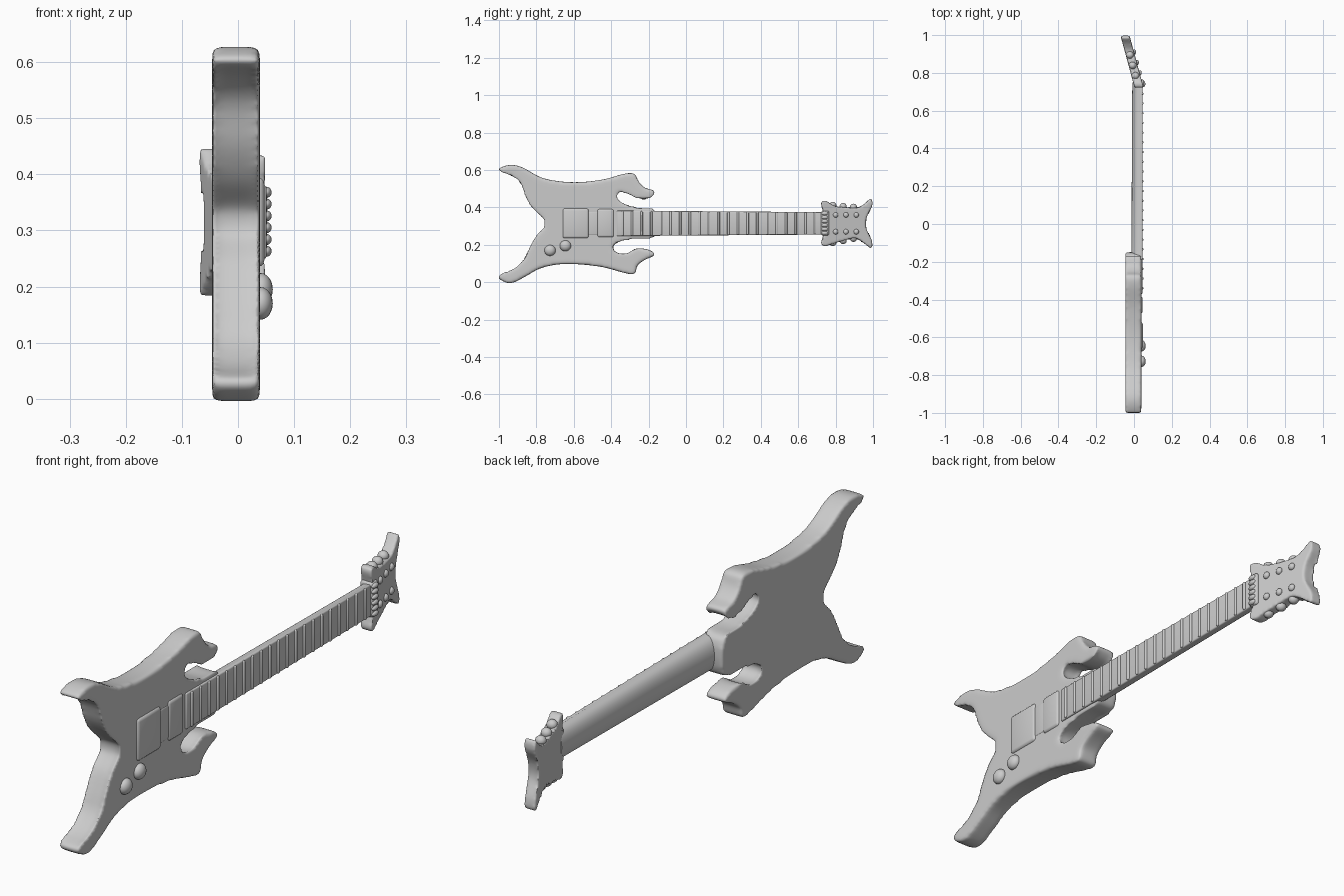
import bpy, bmesh, math
from mathutils import Vector, Matrix

if "Cube" in bpy.data.objects:
    bpy.data.objects.remove(bpy.data.objects["Cube"])

grey = bpy.data.materials.new("light_grey")
grey.diffuse_color = (0.6, 0.6, 0.6, 1)
grey.use_nodes = True
grey.node_tree.nodes["Principled BSDF"].inputs["Base Color"].default_value = grey.diffuse_color


def finish(bm, name):
    bmesh.ops.recalc_face_normals(bm, faces=bm.faces)
    me = bpy.data.meshes.new(name)
    bm.to_mesh(me)
    bm.free()
    me.materials.append(grey)
    ob = bpy.data.objects.new(name, me)
    bpy.context.collection.objects.link(ob)
    me.polygons.foreach_set("use_smooth", [True] * len(me.polygons))
    return ob


def smooth_loop(pts, n=4):
    """Closed Catmull-Rom curve through the points."""
    out, c = [], len(pts)
    for i in range(c):
        a, b, d, e = (Vector(pts[(i + k) % c]) for k in (-1, 0, 1, 2))
        for s in range(n):
            t = s / n
            out.append(0.5 * (2 * b + (d - a) * t + (2 * a - 5 * b + 4 * d - e) * t * t
                              + (3 * b - a - 3 * d + e) * t ** 3))
    return out


def slab(name, outline, x0, x1, voxel, rounds, slope=0, y_ref=0):
    """Outline in (y, z), thick along x, with softly rounded edges."""
    bm = bmesh.new()
    rings = [[bm.verts.new((x + slope * (p.x - y_ref), p.x, p.y)) for p in outline] for x in (x0, x1)]
    n = len(outline)
    for ring in rings:
        bm.faces.new(ring)
    for i in range(n):
        j = (i + 1) % n
        bm.faces.new((rings[0][i], rings[0][j], rings[1][j], rings[1][i]))
    bmesh.ops.triangulate(bm, faces=bm.faces)
    ob = finish(bm, name)
    m = ob.modifiers.new("Remesh", 'REMESH')
    m.mode, m.voxel_size, m.use_smooth_shade = 'VOXEL', voxel, True
    m = ob.modifiers.new("Smooth", 'SMOOTH')
    m.factor, m.iterations = 0.5, rounds
    return ob


def block(name, x, y, z, bevel):
    """Rounded box from (min, max) ranges."""
    bm = bmesh.new()
    bmesh.ops.create_cube(bm, size=1)
    for v in bm.verts:
        v.co = [sum(r) / 2 + c * (r[1] - r[0]) for r, c in zip((x, y, z), v.co)]
    ob = finish(bm, name)
    m = ob.modifiers.new("Bevel", 'BEVEL')
    m.width, m.segments = bevel, 3
    return ob


def dome(name, centre, radii):
    bm = bmesh.new()
    mat = Matrix.Translation(centre) @ Matrix.Diagonal((*radii, 1))
    bmesh.ops.create_uvsphere(bm, u_segments=20, v_segments=12, radius=1, matrix=mat)
    return finish(bm, name)


# Body with four horns and two hooked cutaways
body = [(-1.005, .602), (-.94, .628), (-.87, .612), (-.78, .562), (-.68, .54), (-.57, .535), (-.44, .55),
        (-.33, .58), (-.275, .58), (-.255, .54), (-.22, .505), (-.165, .487), (-.2, .452), (-.26, .453),
        (-.31, .478), (-.36, .485), (-.375, .452), (-.33, .415), (-.25, .392), (-.16, .378),
        (-.16, .25), (-.25, .24), (-.355, .222), (-.395, .19), (-.375, .157), (-.32, .149), (-.26, .179),
        (-.2, .174), (-.165, .147), (-.22, .12), (-.26, .09), (-.275, .045), (-.33, .05), (-.44, .08),
        (-.57, .096), (-.68, .096), (-.78, .074), (-.86, .03), (-.93, -.004), (-.975, .004), (-1.005, .033),
        (-.93, .062), (-.87, .11), (-.837, .174), (-.80, .243), (-.757, .288), (-.75, .315),
        (-.757, .342), (-.81, .39), (-.85, .45), (-.88, .53), (-.93, .573)]
slab("body", smooth_loop(body), -.046, .039, .009, 10)

# Neck: half-round back, flat front, deepening into the heel
bm = bmesh.new()
rings = []
for y, back, half in ((-.42, -.04, .066), (-.26, -.038, .067), (-.21, -.026, .067), (-.16, -.014, .066),
                      (.2, -.012, .063), (.68, -.01, .059), (.75, -.008, .06)):
    ring = [bm.verts.new((.036 + (back - .036) * math.sin(a) ** .75, y, .315 + half * math.cos(a)))
            for a in [math.pi * min(max(k / 16, 1e-6), 1 - 1e-6) for k in range(17)]]
    rings.append(ring)
for a, b in zip(rings, rings[1:]):
    for i in range(17):
        j = (i + 1) % 17
        bm.faces.new((a[i], a[j], b[j], b[i]))
bm.faces.new(rings[0])
bm.faces.new(rings[-1])
neck = finish(bm, "neck")
neck.data.set_sharp_from_angle(angle=math.radians(40))

# Fretboard, gently tapered, with frets
bm = bmesh.new()
bmesh.ops.create_cube(bm, size=1)
for v in bm.verts:
    half = .068 if v.co.y < 0 else .06
    v.co = (.038 + v.co.x * .014, .18 + v.co.y * 1.1, .315 + v.co.z * 2 * half)
board = finish(bm, "fretboard")
m = board.modifiers.new("Bevel", 'BEVEL')
m.width, m.segments = .005, 3
for i in range(21):
    y = -.34 + i * .0515
    half = .066 - .007 * (y + .37) / 1.1
    block("fret", (.036, .0505), (y - .006, y + .006), (.315 - half, .315 + half), .005)

# Nut with string ridges
block("nut", (.0, .052), (.722, .765), (.25, .382), .01)
for i in range(6):
    dome("string_ridge", (.05, .742, .263 + i * .021), (.01, .018, .01))

# Headstock, leaning backwards
head = [(.722, .425), (.745, .436), (.775, .418), (.80, .405), (.86, .40), (.915, .398), (.955, .42), (.988, .448),
        (.996, .41), (.967, .35), (.963, .29), (.993, .225), (.99, .182), (.94, .218), (.90, .236), (.84, .222),
        (.78, .205), (.745, .192), (.722, .208), (.733, .25), (.735, .315), (.733, .37)]
SLOPE = -.27
slab("headstock", smooth_loop(head), -.002, .046, .006, 6, SLOPE, .74)

# Tuner buttons along both edges and posts on the face
for y, top, low in ((.785, .412, .212), (.84, .406, .222), (.895, .402, .234)):
    x = .02 + SLOPE * (y - .74)
    for z in (top, low):
        dome("tuner_button", (x, y, z), (.02, .019, .018))
    for z in (.36, .27):
        dome("tuner_post", (x + .022, y + .015, z), (.011, .014, .014))

# Pickups, bridge and control knobs
block("bridge", (.02, .047), (-.66, -.52), (.235, .395), .012)
block("bridge_pickup_plate", (.02, .041), (-.53, -.46), (.25, .38), .008)
block("neck_pickup", (.02, .046), (-.475, -.385), (.24, .392), .012)
for y, z in ((-.727, .17), (-.645, .195)):
    dome("knob", (.04, y, z), (.022, .03, .029))
